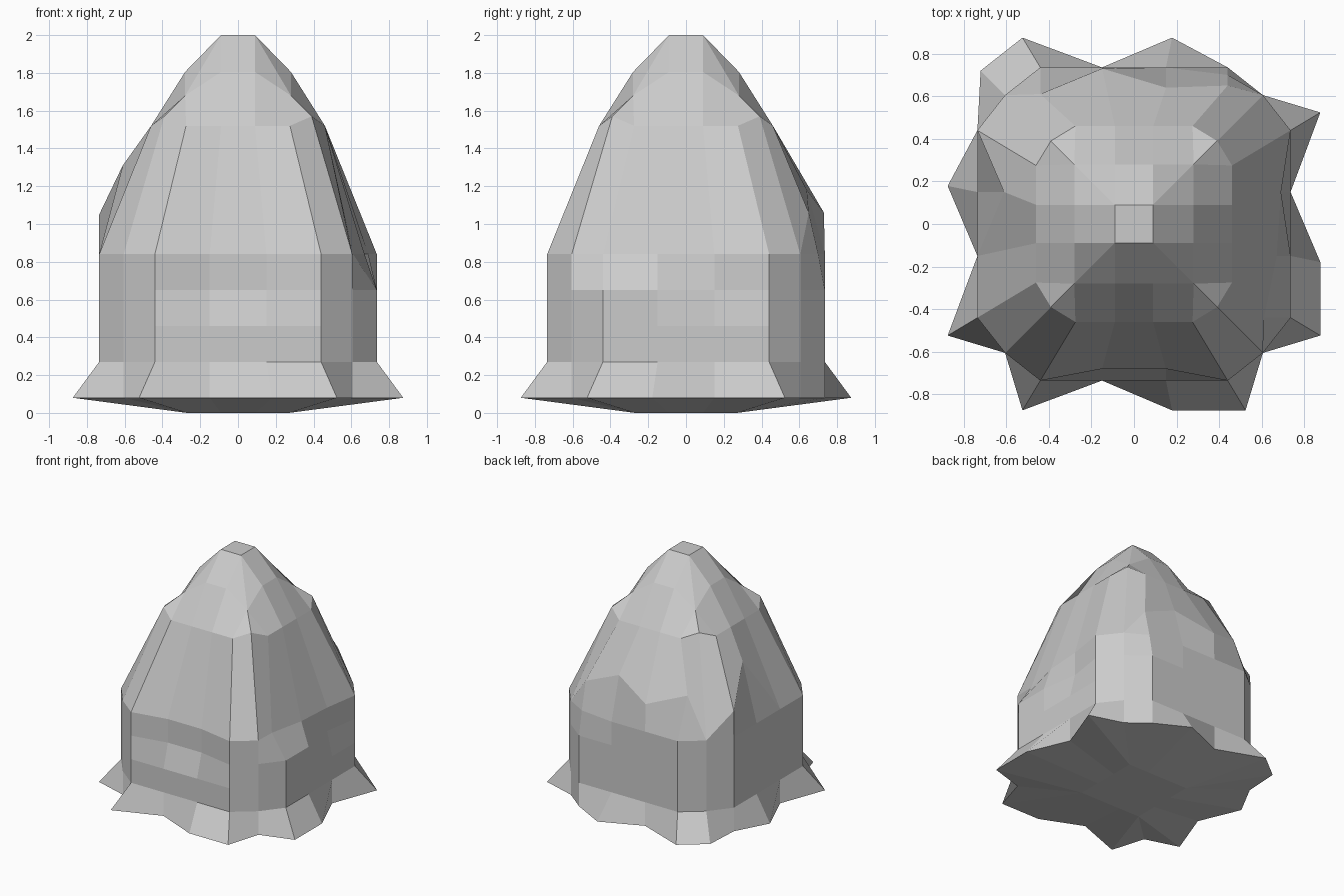
import bpy, bmesh

if "Cube" in bpy.data.objects:
    bpy.data.objects.remove(bpy.data.objects["Cube"])


def ring(s, a, b, d, z, z_corner=None, z_diag=None):
    """20-point rounded square: four points per side plus one diagonal point."""
    zc = z if z_corner is None else z_corner
    zd = zc if z_diag is None else z_diag
    side = [(-b, -s, zc), (-a, -s, z), (a, -s, z), (b, -s, zc), (d, -d, zd)]
    pts = []
    for _ in range(4):
        pts += side
        side = [(-y, x, h) for x, y, h in side]
    return pts


def wall(z, moved={}):
    """Straight wall ring, with some points moved to carve dents."""
    pts = ring(.735, .15, .44, .605, z)
    for i, p in moved.items():
        pts[i] = p
    return pts


# Flared foot: only some points kick outwards
flared = {0, 2, 3, 5, 6, 8, 11, 13, 14, 16, 18}
foot = [(x * 1.19, y * 1.19, z) if i in flared else (x, y, z)
        for i, (x, y, z) in enumerate(wall(.08))]

# Dented wall and uneven shoulder
dent = wall(.65, {1: (-.15, -.68, .65), 2: (.15, -.68, .65), 7: (.69, .15, .65)})
rim_moves = {1: (-.15, -.68, .84), 2: (.15, -.68, .84), 5: (.61, -.44, .84),
             6: (.67, -.15, .84), 7: (.69, .15, .84), 10: (.44, .70, .84)}
rim = wall(.84, rim_moves)
shoulder = wall(.84, {**rim_moves, 10: (.44, .65, 1.06), 11: (.15, .64, 1.18),
                      12: (-.15, .73, 1.06), 13: (-.44, .61, 1.16),
                      15: (-.735, .44, 1.05), 16: (-.61, .15, 1.31)})

# Rings from base to tip
rings = [ring(.27, .09, .27, .27, 0), foot, wall(.27), wall(.46), dent, rim, shoulder,
         ring(.46, .09, .275, .39, 1.52, 1.52, 1.57),
         ring(.28, .09, .28, .28, 1.805, 1.68),
         ring(.09, .09, .09, .09, 2.0)]

# Loft the rings, cap both ends, weld coincident points
bm = bmesh.new()
loops = [[bm.verts.new(p) for p in r] for r in rings]
for lo, hi in zip(loops, loops[1:]):
    for i in range(20):
        j = (i + 1) % 20
        bm.faces.new((lo[i], lo[j], hi[j], hi[i]))
bm.faces.new(loops[0][::-1])
bm.faces.new(loops[-1])
bmesh.ops.remove_doubles(bm, verts=bm.verts, dist=.001)
bmesh.ops.dissolve_degenerate(bm, edges=bm.edges, dist=.0005)
bmesh.ops.recalc_face_normals(bm, faces=bm.faces)

mesh = bpy.data.meshes.new("faceted_dome")
bm.to_mesh(mesh)
bm.free()
bpy.context.collection.objects.link(bpy.data.objects.new("faceted_dome", mesh))
